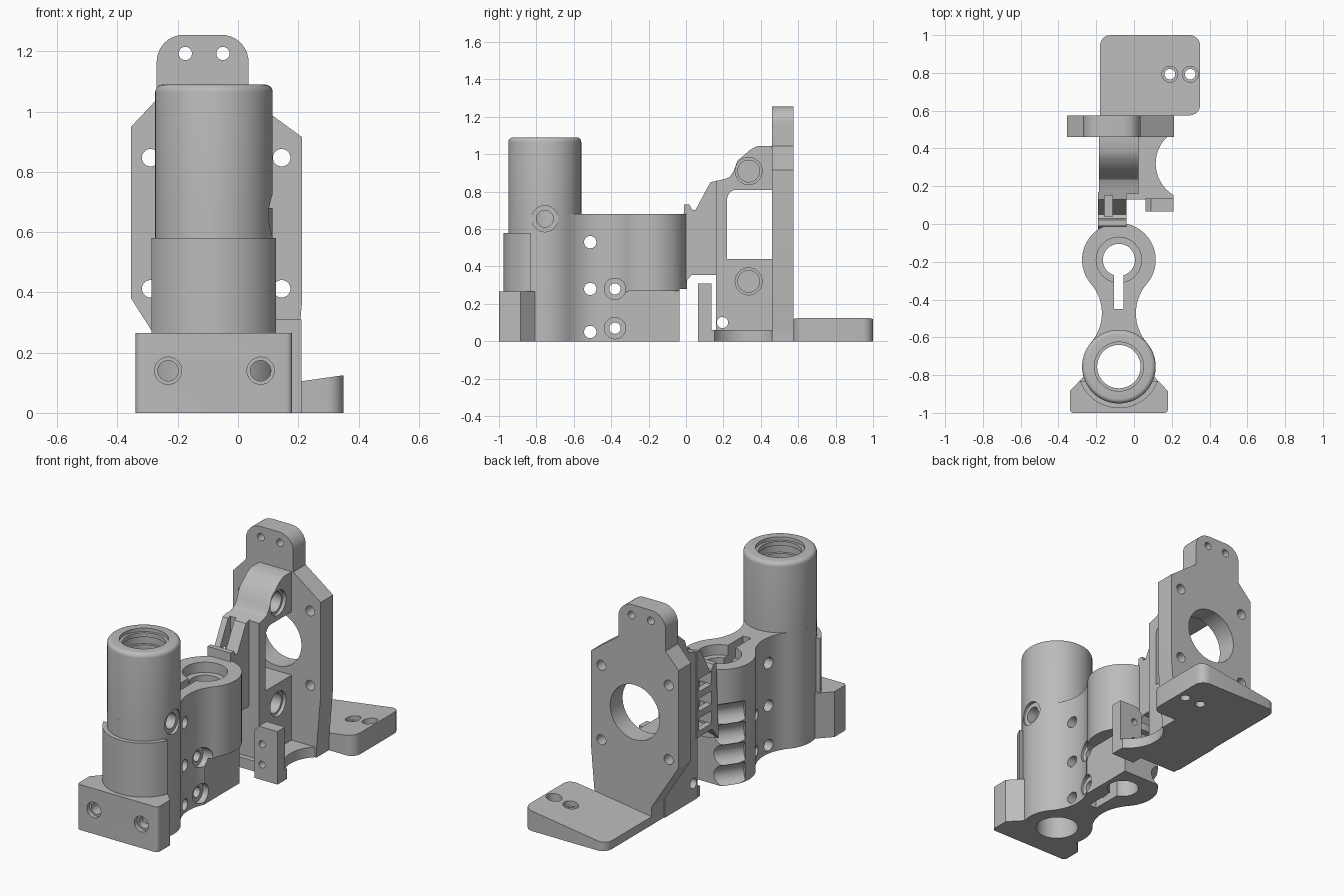
import bpy, bmesh
from math import sin, cos, pi, radians
from mathutils import Matrix

if "Cube" in bpy.data.objects:
    bpy.data.objects.remove(bpy.data.objects["Cube"])

grey = bpy.data.materials.new("plain grey")
grey.use_nodes = True
grey.diffuse_color = (0.5, 0.5, 0.5, 1)
grey.node_tree.nodes["Principled BSDF"].inputs["Base Color"].default_value = (0.5, 0.5, 0.5, 1)

CX = -0.08                  # centre line of the two tubes
TALL_Y, SHORT_Y = -0.755, -0.19
R = 0.195
parts, cutters = [], []


def arc(cx, cy, r, start, end, n=16):
    steps = [radians(start + (end - start) * i / n) for i in range(n + 1)]
    return [(cx + r * cos(a), cy + r * sin(a)) for a in steps]


def prism(name, pts, axis, lo, hi, cutter=False):
    """Extrude a flat outline along an axis."""
    place = {"x": lambda u, v, w: (w, u, v),
             "y": lambda u, v, w: (u, w, v),
             "z": lambda u, v, w: (u, v, w)}[axis]
    bm = bmesh.new()
    face = bm.faces.new([bm.verts.new(place(u, v, lo)) for u, v in pts])
    top = bmesh.ops.extrude_face_region(bm, geom=[face])["geom"]
    move = place(0, 0, hi - lo)
    bmesh.ops.translate(bm, vec=move, verts=[g for g in top if isinstance(g, bmesh.types.BMVert)])
    bmesh.ops.recalc_face_normals(bm, faces=bm.faces)
    mesh = bpy.data.meshes.new(name)
    bm.to_mesh(mesh)
    bm.free()
    obj = bpy.data.objects.new(name, mesh)
    bpy.context.collection.objects.link(obj)
    mesh.materials.append(grey)
    if cutter:
        obj.hide_render = True
        cutters.append(obj)
    else:
        parts.append(obj)
    return obj


def rect(u0, u1, v0, v1):
    return [(u0, v0), (u1, v0), (u1, v1), (u0, v1)]


def hole(axis, u, v, r, lo, hi, n=40):
    return prism("hole_cutter", arc(u, v, r, 0, 360, n)[:-1], axis, lo, hi, True)


def slot(axis, u0, u1, v0, v1, lo, hi):
    return prism("slot_cutter", rect(u0, u1, v0, v1), axis, lo, hi, True)


def cut(obj, *tools):
    bpy.context.view_layer.objects.active = obj
    for tool in tools:
        mod = obj.modifiers.new("cut", "BOOLEAN")
        mod.operation, mod.solver, mod.object = "DIFFERENCE", "EXACT", tool
        bpy.ops.object.modifier_apply(modifier=mod.name)


def round_edges(obj, test, width, segments=5):
    """Round the edges whose two end points both pass a test."""
    bm = bmesh.new()
    bm.from_mesh(obj.data)
    edges = [e for e in bm.edges if test(e.verts[0].co, e.verts[1].co)]
    bmesh.ops.bevel(bm, geom=edges, offset=width, segments=segments, profile=0.5, affect="EDGES")
    bm.to_mesh(obj.data)
    bm.free()


def upright(a, b):
    return abs(a.z - b.z) > 0.03


# Twin tube body: two round ends joined by a concave waist
mid, offset, waist_r, touch = -0.4725, 0.3276, 0.2376, 40.8
side = (arc(0, SHORT_Y, R, 90, -touch, 28)
        + arc(offset, mid, waist_r, 180 - touch, 180 + touch)[1:-1]
        + arc(0, TALL_Y, R, touch, -90, 28))
outline = [(CX + x, y) for x, y in side] + [(CX - x, y) for x, y in side[-2:0:-1]]
body = prism("twin_tube_body", outline, "z", 0, 0.68)
tall = prism("tall_tube", arc(CX, TALL_Y, R, 0, 360, 64)[:-1], "z", 0.68, 1.09)
round_edges(tall, lambda a, b: min(a.z, b.z) > 1.08, 0.025)

# Front foot and half collar
foot_pts = [(0.26, -1), (0.26, -0.885), (0.17, -0.79)]
foot = prism("front_foot", [(CX + x, y) for x, y in foot_pts]
             + [(CX - x, y) for x, y in foot_pts[::-1]], "z", 0, 0.265)
round_edges(foot, lambda a, b: upright(a, b) and a.y < -0.95, 0.02)
collar = prism("half_collar", arc(CX, TALL_Y, 0.22, 200, 340, 32)
               + arc(CX, TALL_Y, 0.18, 335, 205, 32), "z", 0, 0.58)

# Main bore, with a wider groove below the mouth
bore = hole("z", CX, TALL_Y, 0.115, -0.1, 1.2, 48)
mouth = hole("z", CX, TALL_Y, 0.13, 1.07, 1.2, 48)
groove = hole("z", CX, TALL_Y, 0.13, 1.0, 1.045, 48)
port = hole("x", TALL_Y, 0.655, 0.045, CX, 0.3)
port_seat = hole("x", TALL_Y, 0.655, 0.07, 0.095, 0.3)
cut(tall, bore, mouth, groove, port, port_seat)
cut(foot, bore)
for x in (-0.232, 0.075):
    cut(foot, hole("y", x, 0.14, 0.045, -1.1, -0.975), hole("y", x, 0.14, 0.034, -1.1, -0.87))

# Short bore with its clamp slot, cross holes and screw seats
cut(body, bore, port, port_seat,
    hole("z", CX, SHORT_Y, 0.085, -0.1, 0.8, 48),
    hole("z", CX, SHORT_Y, 0.12, 0.62, 0.8, 48),
    slot("z", CX - 0.025, CX + 0.025, -0.45, SHORT_Y, -0.1, 0.8))
for z in (0.05, 0.28, 0.53):
    cut(body, hole("x", -0.512, z, 0.033, -0.5, 0.5))
# Rounded side pocket and trimmed back edge
pocket = [(0.1, -0.1), (0.1, 0.27)] + arc(-0.29, 0.2, 0.07, 90, 180, 8) + [(-0.36, -0.1)]
cut(body, prism("pocket_cutter", pocket, "x", 0.035, 0.4, True),
    slot("x", -0.035, 0.2, -0.1, 0.28, -0.5, 0.5))
for z in (0.07, 0.28):
    cut(body, hole("x", -0.38, z, 0.03, -0.5, 0.5), hole("x", -0.38, z, 0.057, 0.0, 0.5))
# Finger grooves on the back corner
for i in range(4):
    groove = hole("x", 0, 0, 0.065, -0.085, 0.085, 24)
    turn = Matrix.Rotation(radians(55), 4, "Z")
    centre = (CX + 0.215 * cos(radians(145)), SHORT_Y + 0.215 * sin(radians(145)), 0.06 + 0.12 * i)
    groove.matrix_world = Matrix.Translation(centre) @ turn
    bpy.context.view_layer.update()
    cut(body, groove)

# Neck between the tubes and the arm, opened into a grating
neck = prism("grated_neck", [(-0.03, 0.28), (0.03, 0.355), (0.17, 0.355), (0.17, 0.86),
                             (0.13, 0.85), (0.05, 0.7), (0.03, 0.705), (0.02, 0.73), (-0.01, 0.73)],
             "x", -0.19, -0.04)
cut(neck, slot("z", -0.155, -0.115, 0.04, 0.15, 0.38, 1))
for i in range(3):
    z = 0.39 + 0.115 * i
    cut(neck, slot("x", 0.035, 0.15, z, z + 0.075, -0.3, -0.075))

# Arm with a window through it
arm = prism("side_arm", [(0.16, 0), (0.46, 0), (0.46, 1.045)]
            + [(0.385, 1.045), (0.345, 1.025), (0.275, 0.965), (0.255, 0.91), (0.235, 0.88), (0.21, 0.868), (0.16, 0.857)],
            "x", -0.185, 0.025)
window = [(0.5, 0.44), (0.5, 0.81)] + arc(0.27, 0.76, 0.05, 90, 180, 8) + [(0.22, 0.44)]
cut(arm, prism("window_cutter", window, "x", -0.5, 0.5, True),
    hole("x", 0.195, 0.1, 0.03, -0.5, 0.5))
for z in (0.91, 0.32):
    cut(arm, hole("x", 0.335, z, 0.072, 0.005, 0.2), hole("x", 0.335, z, 0.058, -0.1, 0.2))

# Upright mounting plate with a rounded tab
plate = prism("mounting_plate", [(0.185, 0.05), (0.213, 0.375), (0.213, 0.915), (0.035, 1.045)]
              + arc(-0.055, 1.165, 0.09, 0, 90, 10) + arc(-0.18, 1.165, 0.09, 90, 180, 10)
              + [(-0.27, 1.04), (-0.355, 0.95), (-0.355, 0.38), (-0.18, 0.105), (-0.18, 0.05)],
              "y", 0.46, 0.575)
cut(plate, hole("y", -0.072, 0.63, 0.16, 0.3, 0.7, 56))
for x in (-0.29, 0.145):
    for z in (0.412, 0.847):
        cut(plate, hole("y", x, z, 0.029, 0.3, 0.7))
for x in (-0.175, -0.05):
    cut(plate, hole("y", x, 1.193, 0.022, 0.3, 0.7))

# Base strip with a scooped edge, and the small post
base = prism("base_strip", [(-0.18, 0.13), (0.21, 0.13)] + arc(0.31, 0.32, 0.195, 239, 134, 24)
             + [(0.185, 0.46), (0.185, 0.575), (-0.18, 0.575)], "z", 0, 0.06)
post = prism("small_post", rect(0.06, 0.21, 0.065, 0.135), "z", 0, 0.31)
round_edges(post, lambda a, b: min(a.z, b.z) > 0.3 and max(a.x, b.x) < 0.1, 0.03, 1)
for z in (0.09, 0.21):
    cut(post, hole("y", 0.11, z, 0.02, 0, 0.3))

# Rear tray, its top sloping down to one side
tray = prism("rear_tray", rect(-0.18, 0.35, 0.575, 1), "z", 0, 0.125)
round_edges(tray, lambda a, b: upright(a, b) and (a.y > 0.9 or a.x > 0), 0.055)
for v in tray.data.vertices:
    if v.co.z > 0.06:
        v.co.z = 0.125 - 0.143 * (0.35 - v.co.x)
for x in (0.19, 0.298):
    cut(tray, hole("z", x, 0.793, 0.028, -0.1, 0.3), hole("z", x, 0.793, 0.042, 0.075, 0.3))

# Remove cutters and shade the parts
for tool in cutters:
    bpy.data.objects.remove(tool)
for obj in parts:
    bpy.ops.object.select_all(action="DESELECT")
    obj.select_set(True)
    bpy.context.view_layer.objects.active = obj
    bpy.ops.object.shade_smooth_by_angle(angle=radians(30))
